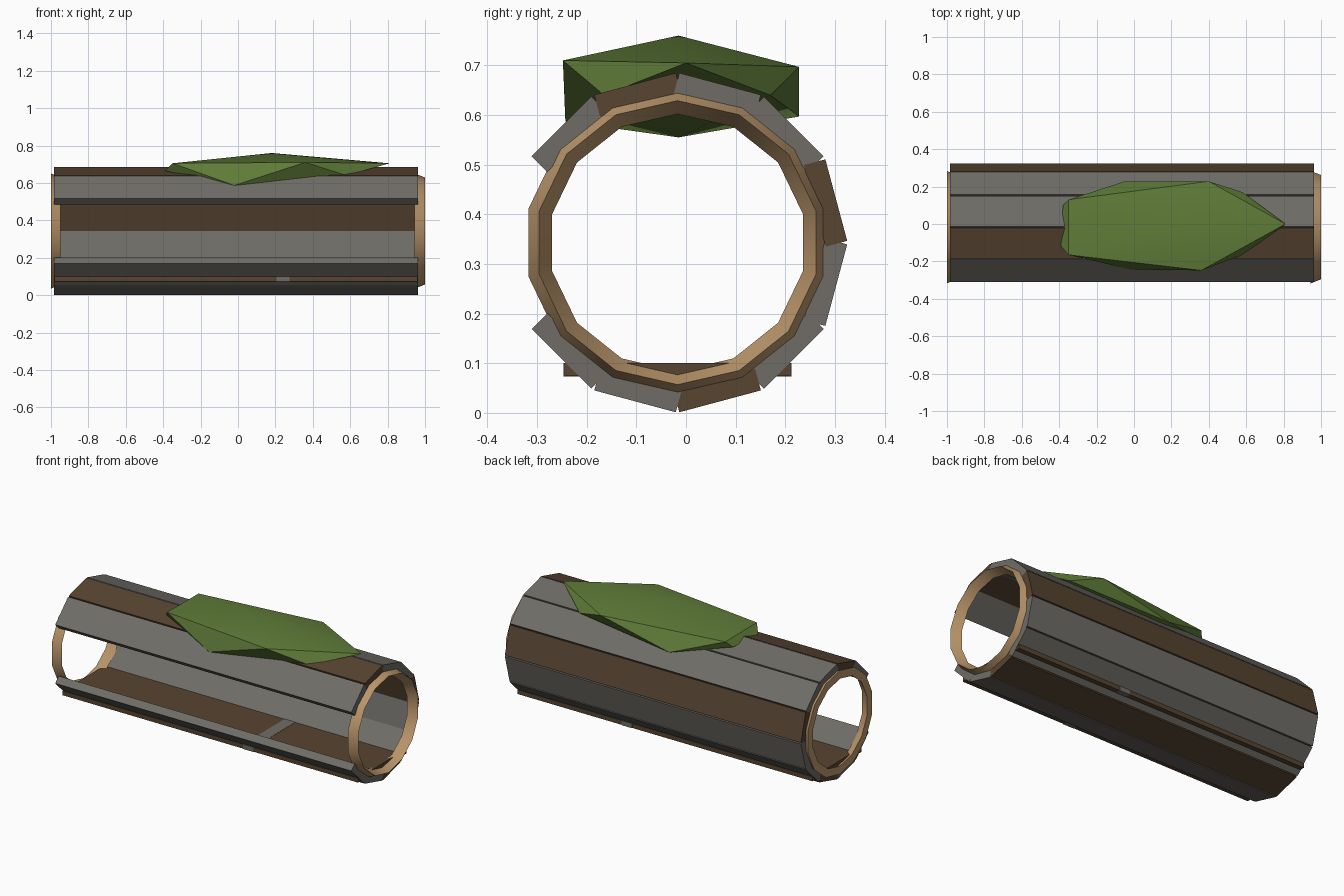
import bpy
import bmesh
from math import cos, sin, pi, radians
from mathutils import Matrix, Vector

cube = bpy.data.objects.get("Cube")
if cube:
    bpy.data.objects.remove(cube)

CENTER = Vector((0, -0.017, 0.343))   # axis of the tube


def material(name, color):
    m = bpy.data.materials.new(name)
    m.use_nodes = True
    m.diffuse_color = (*color, 1)
    m.node_tree.nodes["Principled BSDF"].inputs["Base Color"].default_value = (*color, 1)
    return m


brown = material("dark_brown_bark", (0.095, 0.058, 0.031))
grey = material("weathered_grey", (0.16, 0.152, 0.135))
tan = material("pale_wood", (0.5, 0.31, 0.15))
green = material("moss_green", (0.115, 0.2, 0.04))


def finish(name, bm, mat, smooth=False):
    bmesh.ops.recalc_face_normals(bm, faces=bm.faces)
    mesh = bpy.data.meshes.new(name)
    bm.to_mesh(mesh)
    bm.free()
    mesh.materials.append(mat)
    obj = bpy.data.objects.new(name, mesh)
    bpy.context.collection.objects.link(obj)
    if smooth:
        bpy.ops.object.select_all(action='DESELECT')
        obj.select_set(True)
        bpy.context.view_layer.objects.active = obj
        bpy.ops.object.shade_smooth_by_angle(angle=radians(30))
    return obj


def box(name, center, size, mat, turn=Matrix()):
    bm = bmesh.new()
    place = Matrix.Translation(center) @ turn
    bmesh.ops.create_cube(bm, size=1, matrix=place @ Matrix.Diagonal((*size, 1)))
    return finish(name, bm, mat)


# Planks around the tube, two left out at the front
THICK = 0.045
brown_angles = (15, 105, 285)
for angle in range(15, 360, 30):
    if angle in (165, 195):
        continue
    a = radians(angle)
    mid = CENTER + Vector((-0.01, cos(a), sin(a))) * 1.0
    mid = CENTER + Vector((0, cos(a), sin(a))) * (0.331 - THICK / 2)
    mid.x = -0.01
    box(f"plank_{angle}", mid, (1.945, THICK, 0.17),
        brown if angle in brown_angles else grey, Matrix.Rotation(a, 4, 'X'))


# End rings with a wedge-shaped section: (x offset, radius)
def ring(name, x, length, sides=14):
    section = [(0, 0.308), (length, 0.286), (0, 0.259)]
    bm = bmesh.new()
    loops = []
    for dx, r in section:
        loops.append([bm.verts.new((x + dx,
                                    CENTER.y + r * sin(2 * pi * i / sides),
                                    CENTER.z + r * cos(2 * pi * i / sides)))
                      for i in range(sides)])
    for k in range(3):
        a, b = loops[k], loops[(k + 1) % 3]
        for i in range(sides):
            j = (i + 1) % sides
            bm.faces.new((a[i], a[j], b[j], b[i]))
    finish(name, bm, tan, smooth=True)


ring("right_end_ring", -1.0, 0.05)
ring("left_end_ring", 0.945, 0.055)

# Floor board and the small grey band across it
box("floor_board", (-0.01, -0.017, 0.087), (1.94, 0.456, 0.026), brown)
box("floor_band", (0.24, -0.017, 0.087), (0.07, 0.46, 0.028), grey)

# Faceted moss clump draped over the top
points = [
    (0.18, -0.015, 0.76), (0.1, -0.015, 0.555), (0.81, 0, 0.705),
    (-0.35, -0.165, 0.705), (0.36, -0.248, 0.71),
    (0.4, 0.228, 0.697), (-0.35, 0.13, 0.703),
    (-0.39, -0.12, 0.665), (-0.38, 0.1, 0.668),
    (-0.02, -0.243, 0.587), (-0.05, 0.228, 0.597),
    (0.58, -0.165, 0.64), (0.58, 0.17, 0.64),
]
bm = bmesh.new()
for p in points:
    bm.verts.new(p)
bmesh.ops.convex_hull(bm, input=bm.verts)
finish("moss_clump", bm, green, smooth=True)
